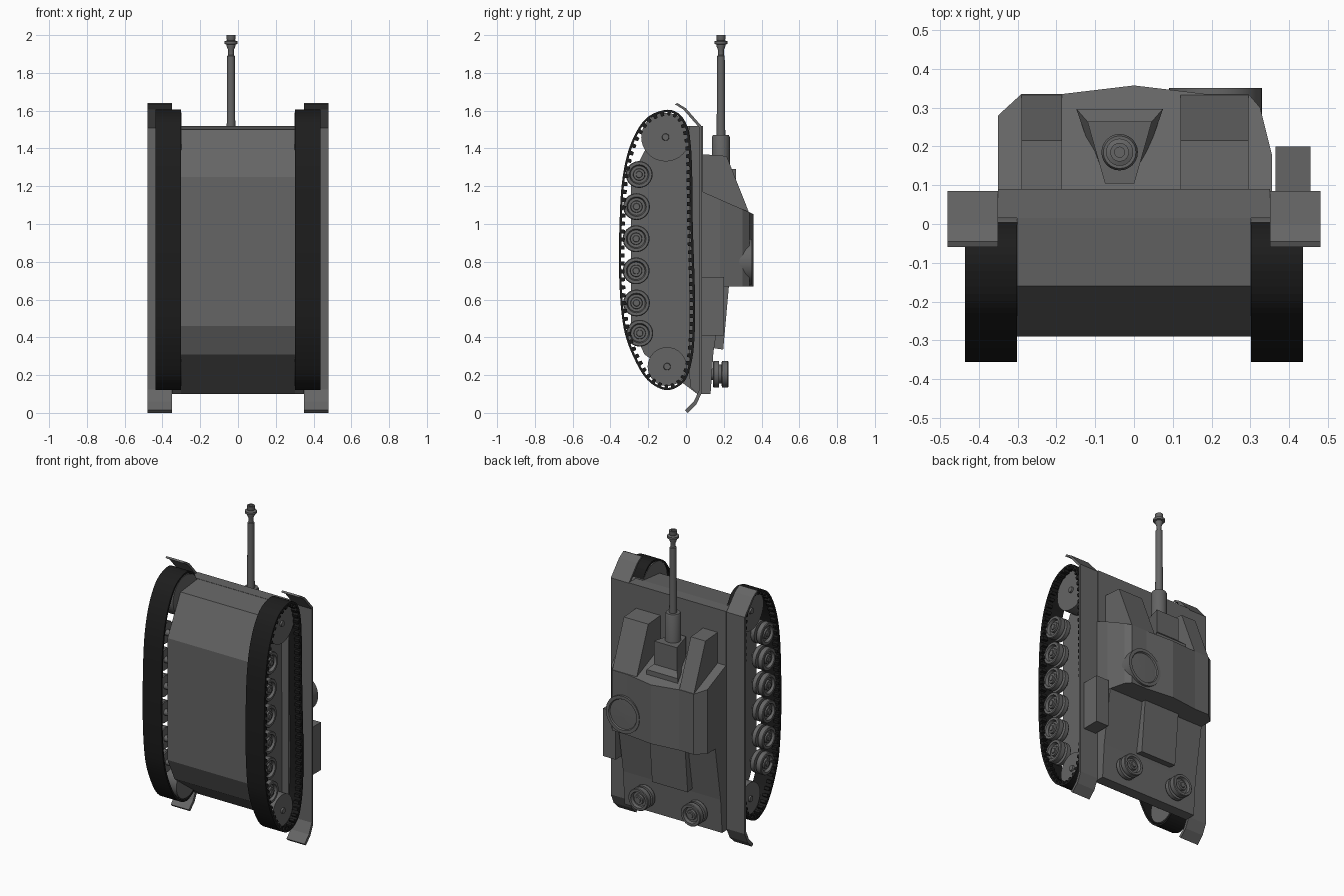
import bpy, bmesh, math
from mathutils import Vector

if "Cube" in bpy.data.objects:
    bpy.data.objects.remove(bpy.data.objects["Cube"])


def material(name, v):
    m = bpy.data.materials.new(name)
    m.diffuse_color = (v, v, v, 1)
    m.use_nodes = True
    m.node_tree.nodes["Principled BSDF"].inputs["Base Color"].default_value = m.diffuse_color
    return m


STEEL = material("dark_steel", 0.13)
RUBBER = material("black_track", 0.012)


def finish(name, bm, mat=STEEL, smooth=False):
    bmesh.ops.recalc_face_normals(bm, faces=bm.faces)
    me = bpy.data.meshes.new(name)
    bm.to_mesh(me)
    bm.free()
    o = bpy.data.objects.new(name, me)
    bpy.context.collection.objects.link(o)
    me.materials.append(mat)
    if smooth:
        bpy.ops.object.select_all(action='DESELECT')
        o.select_set(True)
        bpy.context.view_layer.objects.active = o
        bpy.ops.object.shade_smooth_by_angle(angle=math.radians(35))
    return o


def loft(name, rings, **kw):
    """Join equal-length rings of 3D points into a capped solid."""
    bm = bmesh.new()
    rows = [[bm.verts.new(p) for p in r] for r in rings]
    n = len(rows[0])
    for a, b in zip(rows, rows[1:]):
        for i in range(n):
            bm.faces.new((a[i], a[(i + 1) % n], b[(i + 1) % n], b[i]))
    bm.faces.new(rows[0])
    bm.faces.new(rows[-1])
    return finish(name, bm, **kw)


def side_prism(name, pts, x0, x1):
    """Extrude a (y, z) side profile across x."""
    return loft(name, [[(x, y, z) for y, z in pts] for x in (x0, x1)])


def box(name, x0, x1, y0, y1, z0, z1):
    return side_prism(name, [(y0, z0), (y1, z0), (y1, z1), (y0, z1)], x0, x1)


def lathe(name, prof, loc, rot=(0, 0, 0), seg=32):
    """Turn an (r, h) profile about its local z axis."""
    rings = [[(r * math.cos(2 * math.pi * i / seg), r * math.sin(2 * math.pi * i / seg), h)
              for i in range(seg)] for r, h in prof]
    o = loft(name, rings, smooth=True)
    o.location, o.rotation_euler = loc, rot
    return o


# Lower hull between the tracks
side_prism("lower_hull", [(-0.29, 0.46), (-0.29, 1.25), (-0.16, 1.50), (0.03, 1.52), (0.06, 1.52),
                          (0.06, 0.10), (-0.22, 0.31)], -0.302, 0.302)
# Upper hull with front deck and sloping engine deck
side_prism("upper_hull", [(0.015, 1.52), (0.09, 1.52), (0.09, 1.0), (0.20, 0.70), (0.20, 0.67),
                          (0.145, 0.32), (0.13, 0.10), (0.06, 0.10), (0.02, 0.14), (0.015, 1.45)],
           -0.35, 0.35)
side_prism("engine_cover", [(0.10, 0.68), (0.228, 0.68), (0.197, 0.335), (0.10, 0.35)], -0.15, 0.105)

# Fighting compartment: roof section with a sloped front
section = [(-0.35, 0.08), (-0.35, 0.28), (-0.29, 0.335), (-0.185, 0.335), (0, 0.357),
           (0.185, 0.335), (0.295, 0.335), (0.325, 0.30), (0.355, 0.18), (0.355, 0.08)]
loft("fighting_compartment", [[(x, y, 0.67) for x, y in section],
                              [(x, y, 1.17 - (y - 0.09) * 0.44) for x, y in section]])
pod = [(0.08, 1.0), (0.334, 1.0), (0.334, 1.06), (0.215, 1.36), (0.08, 1.37)]
side_prism("left_front_pod", pod, -0.29, -0.185)
side_prism("right_front_pod", pod, 0.12, 0.295)

# Commander's hatch ring on the right of the roof
lathe("cupola", [(0.12, -0.15), (0.12, 0), (0.1, 0), (0.095, -0.008), (0.02, -0.006)],
      (0.21, 0.35, 0.80), (-math.pi / 2, 0, 0), 40)

# Gun mount: tapered base plate and block
GX, GY = -0.037, 0.185


def trapezoid(top, bottom, y1, y0, z):
    return [(GX - top, y1, z), (GX + top, y1, z), (GX + bottom, y0, z), (GX - bottom, y0, z)]


loft("gun_mount", [trapezoid(0.112, 0.043, 0.297, 0.1, 1.05), trapezoid(0.112, 0.043, 0.297, 0.1, 1.11),
                   trapezoid(0.083, 0.038, 0.264, 0.105, 1.14), trapezoid(0.083, 0.038, 0.264, 0.105, 1.29)])
# Gun: sleeve, barrel and muzzle brake in one turned profile
lathe("gun_barrel", [(0.047, 1.2), (0.047, 1.46), (0.042, 1.47), (0.023, 1.47), (0.02, 1.89), (0.015, 1.895),
                     (0.015, 1.92), (0.023, 1.94), (0.023, 1.95), (0.035, 1.953), (0.035, 1.967),
                     (0.021, 1.972), (0.024, 1.98), (0.024, 2.0), (0.013, 2.0), (0.013, 1.96)],
      (GX, GY, 0), seg=24)

# Stowage box on the right fender
box("stowage_box", 0.365, 0.455, 0.075, 0.20, 0.41, 0.72)

# Fenders with bent front and rear flaps
path = [(-0.045, 1.64), (0.0, 1.612), (0.085, 1.515), (0.085, 0.11), (0.055, 0.045), (0.01, 0.0)]
inner = [(y - 0.014, z + (0.014 if z < 0.8 else -0.006)) for y, z in path]
for s, side in ((-1, "left"), (1, "right")):
    side_prism(side + "_fender", path + inner[::-1], s * 0.35, s * 0.48)

# Track loop: smooth closed curve, resampled evenly
ctrl = [Vector(p) for p in [
    (-0.10, 1.605), (-0.03, 1.578), (0.012, 1.50), (0.03, 1.35), (0.036, 1.0), (0.048, 0.6),
    (0.045, 0.4), (0.03, 0.27), (-0.01, 0.165), (-0.10, 0.12), (-0.20, 0.17), (-0.28, 0.30),
    (-0.33, 0.45), (-0.353, 0.7), (-0.352, 1.0), (-0.335, 1.25), (-0.29, 1.43), (-0.21, 1.56)]]
dense = []
for i in range(len(ctrl)):
    a, b, c, d = (ctrl[(i + k) % len(ctrl)] for k in (-1, 0, 1, 2))
    # chord-scaled tangents keep the curve even on uneven spacing
    l0, l1, l2 = (b - a).length, (c - b).length, (d - c).length
    m0, m1 = (c - a) / (l0 + l1) * l1, (d - b) / (l1 + l2) * l1
    for k in range(40):
        t = k / 40
        dense.append(b * (2 * t**3 - 3 * t**2 + 1) + m0 * (t**3 - 2 * t**2 + t)
                     + c * (3 * t**2 - 2 * t**3) + m1 * (t**3 - t**2))
lengths = [0]
for p, q in zip(dense, dense[1:] + dense[:1]):
    lengths.append(lengths[-1] + (q - p).length)


def along(f):
    target = f % 1 * lengths[-1]
    i = next(k for k in range(len(dense)) if lengths[k + 1] >= target)
    return dense[i].lerp(dense[(i + 1) % len(dense)],
                         (target - lengths[i]) / (lengths[i + 1] - lengths[i]))


def track(name, x0, x1, steps, thick):
    """Closed band; each step lists (fraction of a link, depth)."""
    bm = bmesh.new()
    rows = []
    links = 78
    for i in range(links):
        for f, depth in steps:
            u = (i + f) / links
            p = along(u)
            t = (along(u + 0.002) - along(u - 0.002)).normalized()
            n = Vector((t.y, -t.x))
            q, p = p + n * depth, p + n * thick
            rows.append([bm.verts.new(v) for v in ((x0, *p), (x1, *p), (x1, *q), (x0, *q))])
    for a, b in zip(rows, rows[1:] + rows[:1]):
        for k in range(4):
            bm.faces.new((a[k], a[(k + 1) % 4], b[(k + 1) % 4], b[k]))
    finish(name, bm, RUBBER)


# Twin-tyred road wheel profile with dished face and hub
wheel = [(0.03, -0.04), (0.067, -0.04), (0.071, -0.035), (0.071, -0.01), (0.05, -0.008), (0.05, 0.004),
         (0.071, 0.006), (0.071, 0.036), (0.067, 0.04), (0.052, 0.04), (0.046, 0.022), (0.032, 0.022),
         (0.03, 0.036), (0.018, 0.036), (0.016, 0.042)]


def disc(r):
    return [(r, -0.045), (r, 0.045), (0.019, 0.045), (0.017, 0.055)]


stations = [(-0.248, 1.262), (-0.262, 1.092), (-0.264, 0.922), (-0.264, 0.752), (-0.262, 0.582), (-0.245, 0.422)]
for s, side in ((-1, "left"), (1, "right")):
    turn = (0, s * math.pi / 2, 0)
    track(side + "_track", s * 0.302, s * 0.436, [(0, 0.012), (0.5, 0.012)], 0)
    # Inner teeth run along the outer edge of the belt
    track(side + "_track_teeth", s * 0.40, s * 0.435,
          [(0, 0.012), (0.05, 0.03), (0.5, 0.03), (0.55, 0.012)], 0.004)
    for i, (y, z) in enumerate(stations):
        lathe(f"{side}_road_wheel_{i + 1}", wheel, (s * 0.375, y, z), turn)
        lathe(f"{side}_axle_{i + 1}", [(0.02, -0.05), (0.02, 0.05)], (s * 0.32, y, z), turn, 16)
    lathe(side + "_drive_wheel", disc(0.129), (s * 0.345, -0.108, 1.46), turn)
    lathe(side + "_idler_wheel", disc(0.103), (s * 0.345, -0.10, 0.245), turn)
    # Spare wheel lying on the rear deck
    lathe(side + "_spare_wheel", wheel, (s * 0.188, 0.184, 0.205), (-math.pi / 2, 0, 0))
    lathe(side + "_spare_wheel_post", [(0.03, -0.08), (0.03, 0)], (s * 0.188, 0.184, 0.205),
          (-math.pi / 2, 0, 0), 16)
